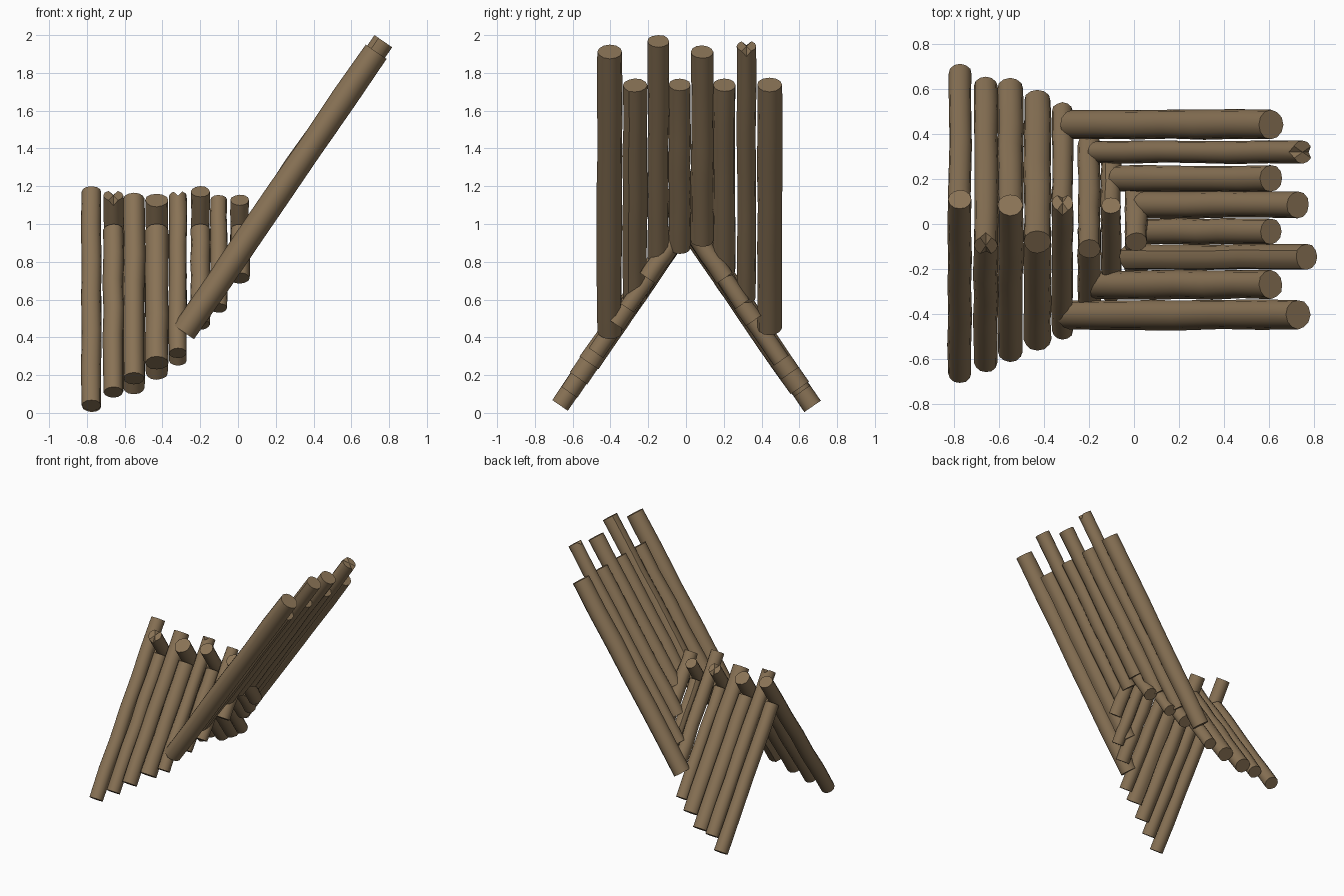
import bpy, bmesh, math, random
from mathutils import Vector

if "Cube" in bpy.data.objects:
    bpy.data.objects.remove(bpy.data.objects["Cube"])

random.seed(4)
bark = bpy.data.materials.new("bark brown")
bark.diffuse_color = (0.25, 0.17, 0.092, 1)
bark.use_nodes = True
bark.node_tree.nodes["Principled BSDF"].inputs["Base Color"].default_value = bark.diffuse_color
SLOPE = 1.456                      # rise over run of all three log walls
SIDES, RINGS = 12, 6


def log(name, a, b, r, notch=False):
    """Slightly uneven round log from a to b, with an optional chipped top."""
    a, b = Vector(a), Vector(b)
    axis = (b - a).normalized()
    u = axis.cross(Vector((0, 0, 1))).normalized()
    v = axis.cross(u)
    bm = bmesh.new()
    wob = [random.uniform(0.96, 1.03) for _ in range(SIDES)]
    rings = []
    for i in range(RINGS + 1):
        t = i / RINGS
        c = a.lerp(b, t)
        if 0 < i < RINGS:
            c = c + (u * random.uniform(-1, 1) + v * random.uniform(-1, 1)) * 0.003
        rr = r * random.uniform(0.97, 1.03)
        ring = []
        for k in range(SIDES):
            ang = 2 * math.pi * k / SIDES
            p = c + (u * math.cos(ang) + v * math.sin(ang)) * rr * wob[k]
            if notch and i == RINGS and k in (3, 9):
                p = p - axis * 0.03
            ring.append(bm.verts.new(p))
        rings.append(ring)
    for lo, hi in zip(rings, rings[1:]):
        for k in range(SIDES):
            n = (k + 1) % SIDES
            bm.faces.new((lo[k], lo[n], hi[n], hi[k]))
    # end caps as fans
    for ring, end in ((rings[0], a), (rings[-1], b)):
        m = bm.verts.new(end)
        for k in range(SIDES):
            bm.faces.new((ring[k], ring[(k + 1) % SIDES], m))
    bmesh.ops.recalc_face_normals(bm, faces=bm.faces)
    me = bpy.data.meshes.new(name)
    bm.to_mesh(me)
    bm.free()
    me.materials.append(bark)
    ob = bpy.data.objects.new(name, me)
    bpy.context.collection.objects.link(ob)
    bpy.ops.object.select_all(action='DESELECT')
    ob.select_set(True)
    bpy.context.view_layer.objects.active = ob
    bpy.ops.object.shade_smooth_by_angle(angle=math.radians(40))


# Side walls: x, radius, front low z, back low z, crossing log's top z
walls = [(-0.775, 0.052, 0.01, 0.005, 1.20), (-0.66, 0.052, 0.08, 0.085, 1.18),
         (-0.552, 0.057, 0.15, 0.10, 1.165), (-0.43, 0.060, 0.23, 0.175, 1.16),
         (-0.318, 0.047, 0.29, 0.25, 1.175), (-0.20, 0.050, 0.44, 0.46, 1.20),
         (-0.103, 0.045, 0.53, 0.55, 1.155), (0.01, 0.050, 0.685, 0.685, 1.155)]
for i, (x, r, zf, zb, top) in enumerate(walls):
    for side, zlow, name in ((-1, zf, "front_wall_log"), (1, zb, "back_wall_log")):
        crosses = (i % 2 == 0) == (side < 0)     # alternate which log passes the ridge
        z0 = zlow + r * 0.566
        z1 = (top if crosses else 1.0) - r * 0.566

        def pt(z):
            return (x, side * (1.01 - z) / SLOPE, z)
        log(f"{name}_{i + 1}", pt(z0), pt(z1), r, crosses and i in (1, 4))

# Leaning roof panel: y, radius, low z, top z
roof = [(-0.404, 0.067, 0.39, 1.95), (-0.270, 0.063, 0.57, 1.77),
        (-0.147, 0.057, 0.79, 2.00), (-0.033, 0.058, 0.84, 1.77),
        (0.085, 0.060, 0.88, 1.945), (0.203, 0.060, 0.72, 1.77),
        (0.320, 0.051, 0.58, 1.97), (0.442, 0.067, 0.41, 1.775)]
for i, (y, r, zl, zt) in enumerate(roof):
    z0, z1 = zl + r * 0.566, zt - r * 0.566
    log(f"roof_log_{i + 1}", (-0.287 + (z0 - 0.43) / SLOPE, y, z0),
        (-0.287 + (z1 - 0.43) / SLOPE, y, z1), r, i == 6)
